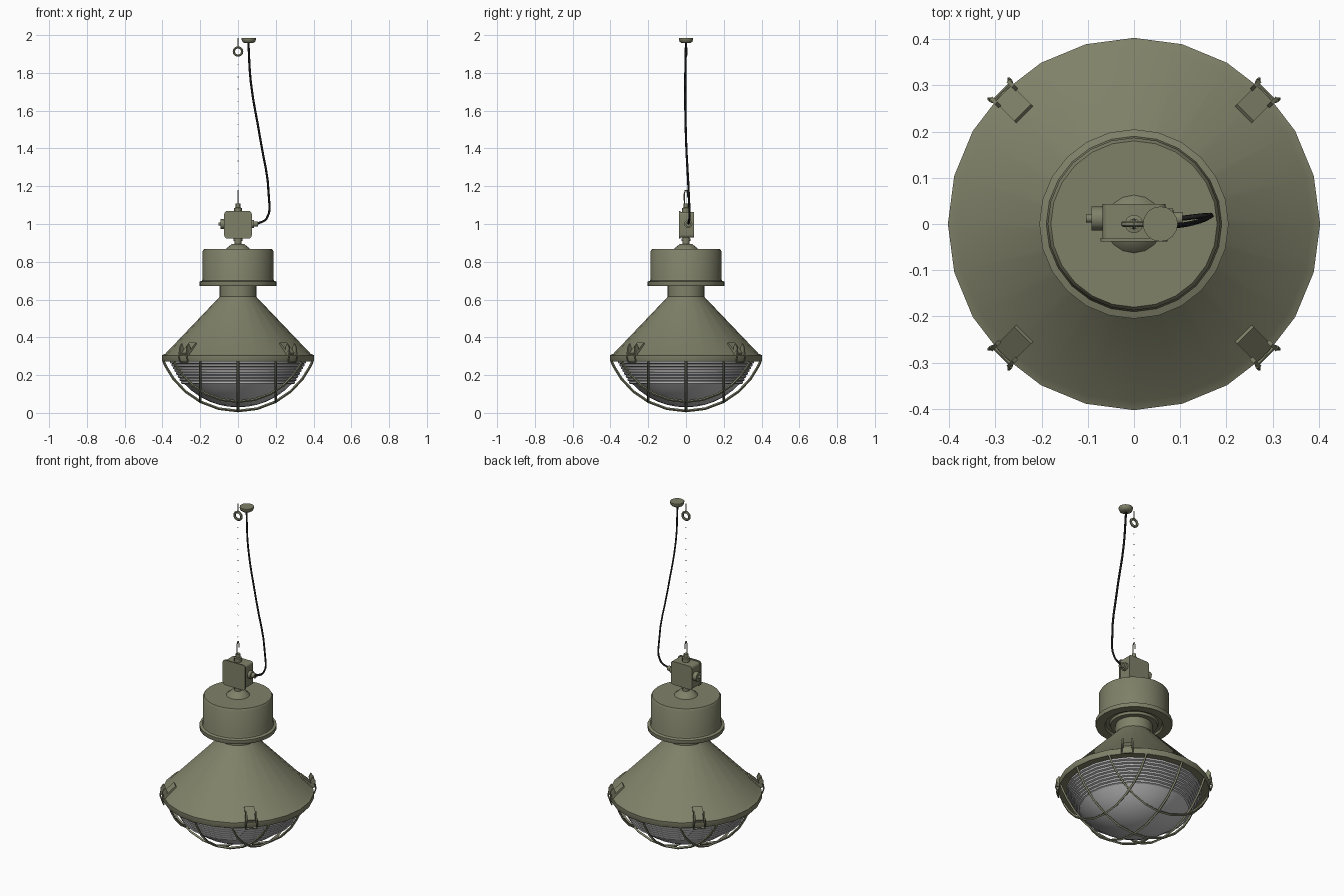
import bpy, math
from mathutils import Vector, Matrix

if "Cube" in bpy.data.objects:
    bpy.data.objects.remove(bpy.data.objects["Cube"])


def material(name, r, g, b):
    m = bpy.data.materials.new(name)
    m.diffuse_color = (r, g, b, 1)
    m.use_nodes = True
    m.node_tree.nodes["Principled BSDF"].inputs["Base Color"].default_value = m.diffuse_color
    return m


OLIVE = material("olive paint", 0.215, 0.22, 0.14)
BLACK = material("black rubber", 0.012, 0.012, 0.012)
GLASS = material("pale glass", 0.52, 0.52, 0.53)


def finish(ob, mat, angle=35):
    ob.data.materials.append(mat)
    bpy.ops.object.select_all(action='DESELECT')
    ob.select_set(True)
    bpy.context.view_layer.objects.active = ob
    bpy.ops.object.shade_smooth_by_angle(angle=math.radians(angle))
    return ob


def mesh(name, verts, faces, mat):
    me = bpy.data.meshes.new(name)
    me.from_pydata(verts, [], faces)
    ob = bpy.data.objects.new(name, me)
    bpy.context.collection.objects.link(ob)
    return finish(ob, mat)


def lathe(name, profile, mat, n=24, matrix=Matrix()):
    """Spin (radius, height) points around z; radius 0 makes a pole."""
    verts, rings, faces = [], [], []
    for r, z in profile:
        count = 1 if r == 0 else n
        rings.append([len(verts) + i % count for i in range(n)])
        verts += [matrix @ Vector((r * math.cos(math.tau * i / n),
                                   r * math.sin(math.tau * i / n), z)) for i in range(count)]
    for a, b in zip(rings, rings[1:]):
        for i in range(n):
            j = (i + 1) % n
            faces.append(list(dict.fromkeys((a[i], a[j], b[j], b[i]))))
    return mesh(name, verts, faces, mat)


def prism(name, outline, y0, y1, mat, matrix=Matrix()):
    """Extrude an (x, z) outline from y0 to y1."""
    n = len(outline)
    verts = [matrix @ Vector((x, y, z)) for y in (y0, y1) for x, z in outline]
    faces = [list(range(n)), list(range(2 * n - 1, n - 1, -1))]
    faces += [(i, i + n, (i + 1) % n + n, (i + 1) % n) for i in range(n)]
    return mesh(name, verts, faces, mat)


def rounded(half, zc, r):
    """Square outline with rounded corners around (0, zc)."""
    pts = []
    for k, (sx, sz) in enumerate(((1, 1), (-1, 1), (-1, -1), (1, -1))):
        for j in range(4):
            a = math.pi / 2 * (k + j / 3)
            pts.append((sx * (half - r) + r * math.cos(a), zc + sz * (half - r) + r * math.sin(a)))
    return pts


def wire(name, pts, radius, mat, kind='POLY', cyclic=False, matrix=Matrix(), res=0):
    cu = bpy.data.curves.new(name, 'CURVE')
    cu.dimensions, cu.bevel_depth, cu.bevel_resolution = '3D', radius, res
    cu.use_fill_caps = True
    cu.resolution_u = 4
    s = cu.splines.new(kind)
    if kind == 'BEZIER':
        s.bezier_points.add(len(pts) - 1)
        for p, q in zip(s.bezier_points, pts):
            p.co = matrix @ Vector(q)
            p.handle_left_type = p.handle_right_type = 'AUTO'
    else:
        s.points.add(len(pts) - 1)
        for p, q in zip(s.points, pts):
            p.co = (matrix @ Vector(q)).to_4d()
            s.use_smooth = False
    s.use_cyclic_u = cyclic
    ob = bpy.data.objects.new(name, cu)
    bpy.context.collection.objects.link(ob)
    cu.materials.append(mat)
    return ob


def cap(r, rim, bottom, top):
    """Height of a spherical bowl at radius r."""
    d = top - bottom
    R = (rim * rim + d * d) / (2 * d)
    return bottom + R - math.sqrt(max(R * R - r * r, 0))


# conical shade with rim band, and the neck on top of it
lathe("shade", [(0.355, 0.285), (0.36, 0.272), (0.4, 0.272), (0.403, 0.277), (0.403, 0.305),
                (0.385, 0.313), (0.09, 0.622), (0, 0.622)], OLIVE)
lathe("neck", [(0.098, 0.615), (0.098, 0.675)], OLIVE)
lathe("gear_housing", [(0.09, 0.672), (0.125, 0.672), (0.13, 0.685), (0.15, 0.685), (0.155, 0.672),
                       (0.203, 0.672), (0.205, 0.677), (0.205, 0.695), (0.19, 0.7), (0.187, 0.71),
                       (0.187, 0.857), (0.18, 0.868), (0, 0.868)], OLIVE)
lathe("stem", [(0.064, 0.866), (0.06, 0.872), (0.034, 0.893), (0.018, 0.895), (0.018, 0.91),
               (0.024, 0.91), (0.024, 0.922), (0.018, 0.922), (0.018, 0.935)], OLIVE, 16)

# ribbed glass bowl: stepped prisms at the top, smooth below
N = 8
ribs = [(0.36, 0.28)]
for i in range(N):
    z = 0.272 - 0.122 * i / N
    r = 0.36 - 0.065 * i / N
    ribs += [(r, z), (r - 0.001, z - 0.009), (r - 0.012, z - 0.0125)]
lathe("glass_bowl", ribs + [(r, cap(r, 0.36, 0.03, 0.27))
                            for r in (0.29, 0.25, 0.2, 0.15, 0.1, 0.05, 0)], GLASS)

# wire cage: three bars each way
for turn in range(2):
    for off in (-0.2, 0, 0.2):
        half = math.sqrt(0.395 ** 2 - off * off)
        pts = []
        for k in range(13):
            u = half * math.sin(math.pi * (k / 12 - 0.5))
            pts.append((u, off, cap(math.hypot(u, off), 0.395, 0.01, 0.275)))
        wire("cage_bar", pts, 0.007, OLIVE, matrix=Matrix.Rotation(turn * math.pi / 2, 4, 'Z'))

# four toggle clips on the diagonals (local x points outward)
for k in range(4):
    m = Matrix.Rotation(math.pi / 4 + k * math.pi / 2, 4, 'Z')
    prism("clip_plate", [(0.335, 0.366), (0.341, 0.372), (0.4, 0.318), (0.394, 0.305)],
          -0.026, 0.026, OLIVE, m)
    for s in (-0.026, 0.026):
        prism("clip_cheek", [(0.392, 0.305), (0.385, 0.345), (0.396, 0.368), (0.412, 0.345), (0.412, 0.305)],
              s - 0.004, s + 0.004, OLIVE, m)
    wire("clip_bail", [(0.408, -0.03, 0.33), (0.414, -0.03, 0.3), (0.404, -0.03, 0.27),
                       (0.404, 0.03, 0.27), (0.414, 0.03, 0.3), (0.408, 0.03, 0.33)],
         0.004, OLIVE, matrix=m)

# junction box with lid, side knob, cable gland and top lug
prism("junction_box", rounded(0.068, 0.996, 0.014), -0.03, 0.043, OLIVE)
prism("box_lid", rounded(0.073, 0.996, 0.016), -0.038, -0.03, OLIVE)
SIDE = Matrix.Translation((0, 0.012, 1.0)) @ Matrix.Rotation(math.pi / 2, 4, 'Y')
lathe("cable_gland", [(0.022, 0.066), (0.022, 0.084), (0.014, 0.086), (0.014, 0.105), (0, 0.105)],
      OLIVE, 12, SIDE)
lathe("blank_plug", [(0.026, -0.066), (0.026, -0.092), (0.009, -0.092), (0.009, -0.104), (0, -0.104)],
      OLIVE, 12, SIDE)
lathe("top_lug", [(0.02, 1.06), (0.02, 1.085), (0.012, 1.087), (0.012, 1.108), (0, 1.108)], OLIVE, 12)

# lower hook, chain links and ceiling eye hook
wire("lower_hook", [(0, -0.008, 1.1), (0, -0.009, 1.16), (0, -0.004, 1.178), (0, 0.004, 1.178),
                    (0, 0.009, 1.16), (0, 0.008, 1.14)], 0.0035, OLIVE)
for i in range(11):
    z = 1.2 + i * 0.064
    wire("chain_link", [(0, 0, z), (0.003, 0, z + 0.004), (0, 0, z + 0.008), (-0.003, 0, z + 0.004)],
         0.0008, OLIVE, cyclic=True)
ring = [(0.022 * math.cos(math.tau * i / 14), 0, 1.913 + 0.022 * math.sin(math.tau * i / 14)) for i in range(14)]
wire("ceiling_eye", ring, 0.007, OLIVE, cyclic=True, res=1)
wire("ceiling_screw", [(0, 0, 1.935), (0, 0, 1.985)], 0.003, OLIVE)

# ceiling cup and hanging cable
lathe("ceiling_cup", [(0, 1.957), (0.022, 1.957), (0.033, 1.964), (0.038, 1.976), (0.038, 1.984), (0, 1.984)],
      OLIVE, 16, Matrix.Translation((0.057, 0, 0)))
wire("power_cable", [(0.055, 0, 1.96), (0.068, -0.004, 1.75), (0.118, 0, 1.45), (0.163, 0.015, 1.15),
                     (0.152, 0.018, 1.03), (0.1, 0.012, 1.0)], 0.006, BLACK, 'BEZIER')
